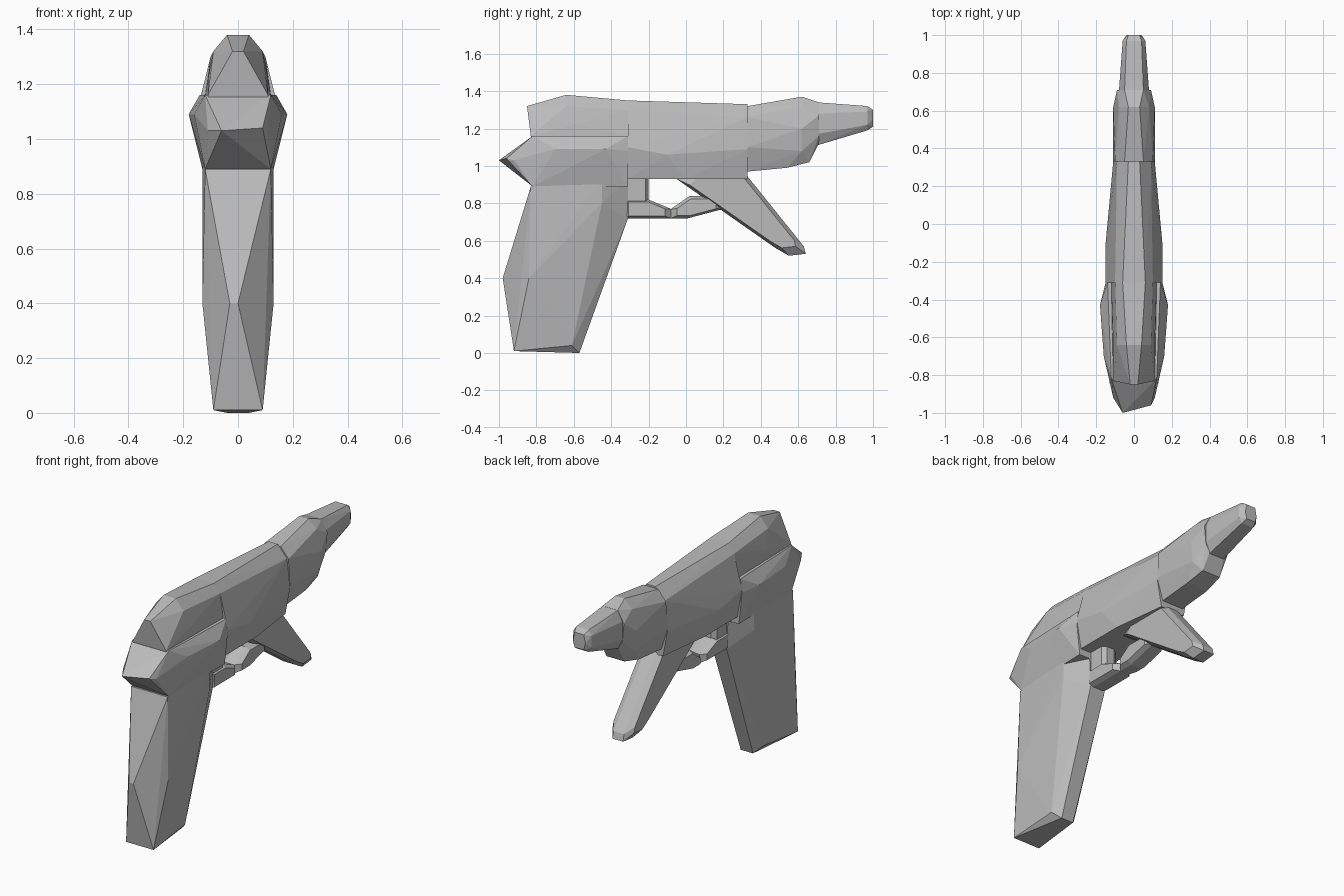
import bpy
import bmesh
import math
from mathutils import Vector

default_cube = bpy.data.objects.get("Cube")
if default_cube:
    bpy.data.objects.remove(default_cube, do_unlink=True)

# One flat grey for the whole model
grey = bpy.data.materials.new("plain grey")
grey.use_nodes = True
colour = (0.5, 0.5, 0.5, 1)
grey.diffuse_color = colour
grey.node_tree.nodes["Principled BSDF"].inputs["Base Color"].default_value = colour


def faceted_part(name, mirrored, single=()):
    """Closed faceted solid around points given in hundredths of a unit.

    Points in 'mirrored' appear on both sides, points in 'single' only once.
    """
    points = list(single)
    for x, y, z in mirrored:
        points.append((x, y, z))
        if x:
            points.append((-x, y, z))

    bm = bmesh.new()
    for point in points:
        bm.verts.new(Vector(point) / 100)
    bmesh.ops.convex_hull(bm, input=bm.verts[:])
    # Remove points which ended up inside the solid
    loose = [v for v in bm.verts if not v.link_faces]
    bmesh.ops.delete(bm, geom=loose, context="VERTS")
    bmesh.ops.dissolve_limit(bm, angle_limit=math.radians(1),
                             verts=bm.verts[:], edges=bm.edges[:])
    bmesh.ops.recalc_face_normals(bm, faces=bm.faces[:])

    mesh = bpy.data.meshes.new(name)
    bm.to_mesh(mesh)
    bm.free()
    mesh.materials.append(grey)
    part = bpy.data.objects.new(name, mesh)
    bpy.context.collection.objects.link(part)
    return part


def chamfered_part(name, outline, half_width, inset=0.75):
    """Side outline (y, z) given thickness, with its side edges cut back."""
    centre_y = sum(y for y, z in outline) / len(outline)
    centre_z = sum(z for y, z in outline) / len(outline)
    points = []
    for y, z in outline:
        points.append((half_width / 2, y, z))
        points.append((half_width,
                       centre_y + (y - centre_y) * inset,
                       centre_z + (z - centre_z) * inset))
    return faceted_part(name, points)


# Rounded upper shell at the front
faceted_part("upper_shell", [
    (2, -85, 132), (11, -83, 116), (11, -80, 100),
    (4, -64, 138), (9, -64, 132), (11, -60, 122),
    (6, -31, 135), (10, -31, 130), (12, -31, 116), (12, -31, 95),
])

# Wide pointed housing below the shell, with a slightly skewed nose
faceted_part("lower_housing", [
    (11, -92, 103), (12, -82, 116), (12, -82, 89),
    (16, -70, 109), (18, -43, 109),
    (12, -45, 116), (14, -31, 116), (15, -31, 108), (13, -31, 89),
], single=[(-6, -100, 103), (9, -96, 104)])

# Long central body, tapering towards the back
faceted_part("central_body", [
    (6, -31, 135), (10, -31, 130), (15, -31, 110), (12, -31, 93),
    (15, -10, 106), (12, 0, 93),
    (3, 33, 133), (9, 33, 126), (11, 33, 109), (8, 33, 93),
])

# Back body with its sloped end collar
faceted_part("back_body", [
    (5, 33, 132), (10, 33, 126), (11, 33, 110), (7, 33, 97),
    (3, 62, 137), (8, 62, 132), (11, 62, 120), (10, 62, 108),
    (7, 54, 99), (6, 66, 102),
    (5, 71, 134), (9, 71, 127), (8, 71, 116), (5, 71, 112),
])

# Narrow tapered tip
faceted_part("tip", [
    (5, 70, 134), (8, 70, 128), (8, 70, 117), (5, 70, 111),
    (4, 97, 132), (6, 97, 129), (6, 97, 122), (4, 97, 119),
    (3, 100, 130), (4, 100, 125), (3, 100, 121),
])

# Tall grip with a ridged front face and narrow back edge
faceted_part("grip", [
    (12, -83, 89), (13, -84, 40), (9, -92, 1),
    (8, -61, 4), (4, -57, 0), (13, -45, 80),
    (13, -45, 93), (5, -31, 72), (6, -31, 93),
], single=[(-3, -98, 40), (0, -98, 40)])

# Open guard made of three short blocks under the body
chamfered_part("guard_post", [(-34, 76), (-20, 76), (-20, 97), (-34, 97)], 5)
chamfered_part("guard_bar", [
    (-34, 72), (-8, 72), (-8, 77), (-20, 82), (-34, 82),
], 6)
chamfered_part("guard_link", [
    (-8, 72), (1, 72), (20, 77), (20, 84), (2, 84), (-8, 77),
], 6)

# Slanted rear strut with a blunt foot
chamfered_part("slanted_strut", [
    (-5, 93), (0, 98), (30, 98), (33, 93), (63, 57),
    (64, 53), (55, 52), (48, 56), (20, 77),
], 7, inset=0.82)
